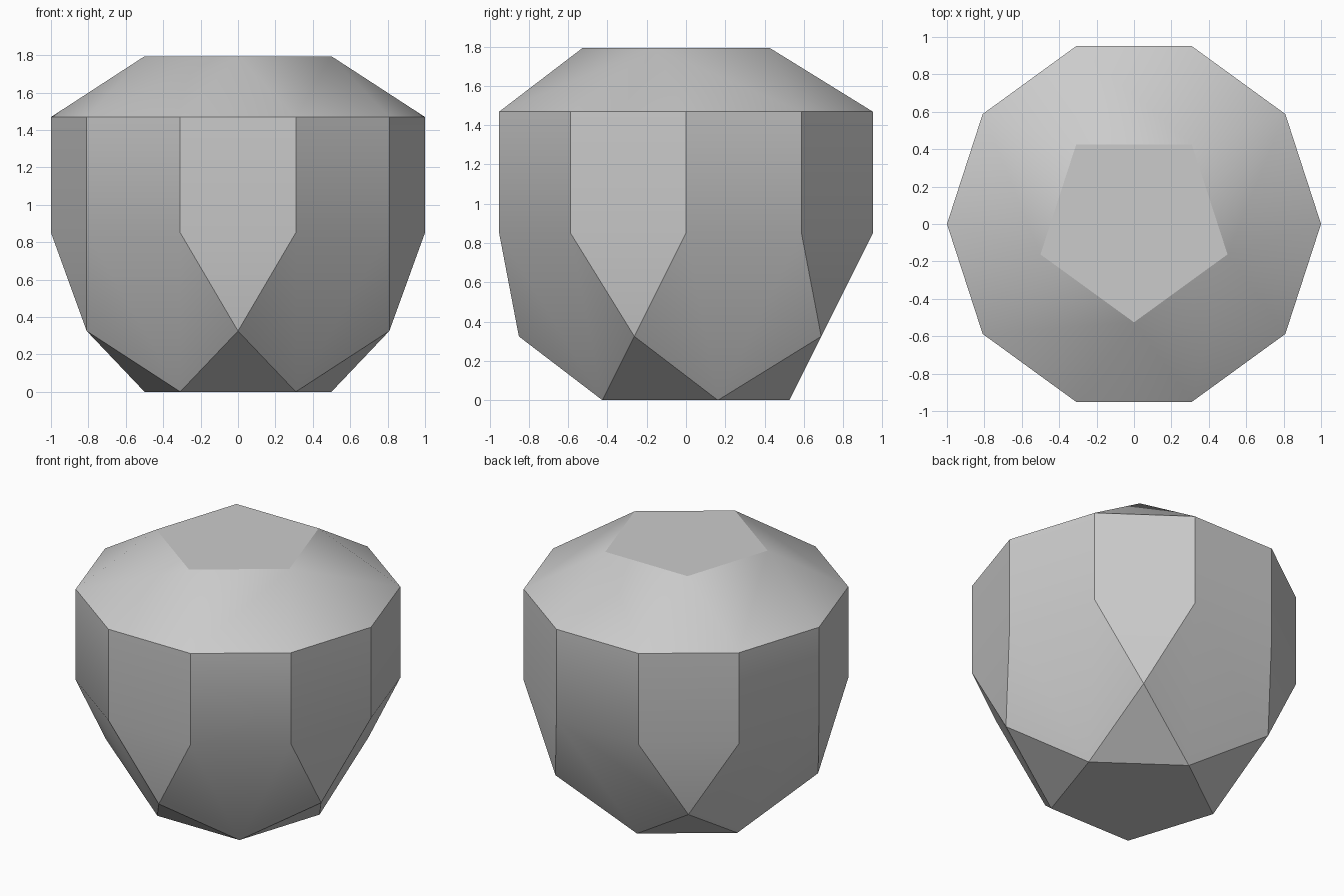
import bpy, bmesh
from math import sin, cos, pi, radians, sqrt

cube = bpy.data.objects.get("Cube")
if cube:
    bpy.data.objects.remove(cube, do_unlink=True)

# Proportions that follow from a unit-radius decagon with equal edges
EDGE = 2 * sin(pi / 10)
PENT_R = EDGE / (2 * sin(pi / 5))            # small pentagon radius
MID_R = PENT_R * (1 + sqrt(5)) / 2           # wider pentagon radius
CAP_H = EDGE * sqrt((5 - sqrt(5)) / 10)      # height of the top cap
BASE_H = PENT_R * (1 + sqrt(5)) / 2          # height of the tapering base
MID_H = BASE_H - PENT_R                      # height of the wider pentagon


def ring(bm, count, radius, z, start):
    for i in range(count):
        a = radians(start) + 2 * pi * i / count
        bm.verts.new((radius * cos(a), radius * sin(a), z))


# Rings from the floor up, wrapped by a convex shell
bm = bmesh.new()
ring(bm, 5, PENT_R, 0, 90)
ring(bm, 5, MID_R, MID_H, -90)
ring(bm, 10, 1, BASE_H, 0)
ring(bm, 10, 1, BASE_H + EDGE, 0)
ring(bm, 5, PENT_R, BASE_H + EDGE + CAP_H, -90)
bmesh.ops.convex_hull(bm, input=bm.verts[:])
bmesh.ops.dissolve_limit(bm, angle_limit=radians(1), verts=bm.verts[:], edges=bm.edges[:])
bmesh.ops.recalc_face_normals(bm, faces=bm.faces[:])

mesh = bpy.data.meshes.new("faceted_body")
bm.to_mesh(mesh)
bm.free()
body = bpy.data.objects.new("faceted_body", mesh)
bpy.context.collection.objects.link(body)

# Plain grey surface
grey = bpy.data.materials.new("plain grey")
grey.use_nodes = True
colour = (0.6, 0.6, 0.6, 1)
grey.diffuse_color = colour
grey.node_tree.nodes["Principled BSDF"].inputs["Base Color"].default_value = colour
mesh.materials.append(grey)

# Soft shading over shallow edges, crisp over steep ones
bpy.ops.object.select_all(action="DESELECT")
body.select_set(True)
bpy.context.view_layer.objects.active = body
bpy.ops.object.shade_smooth_by_angle(angle=radians(30))
